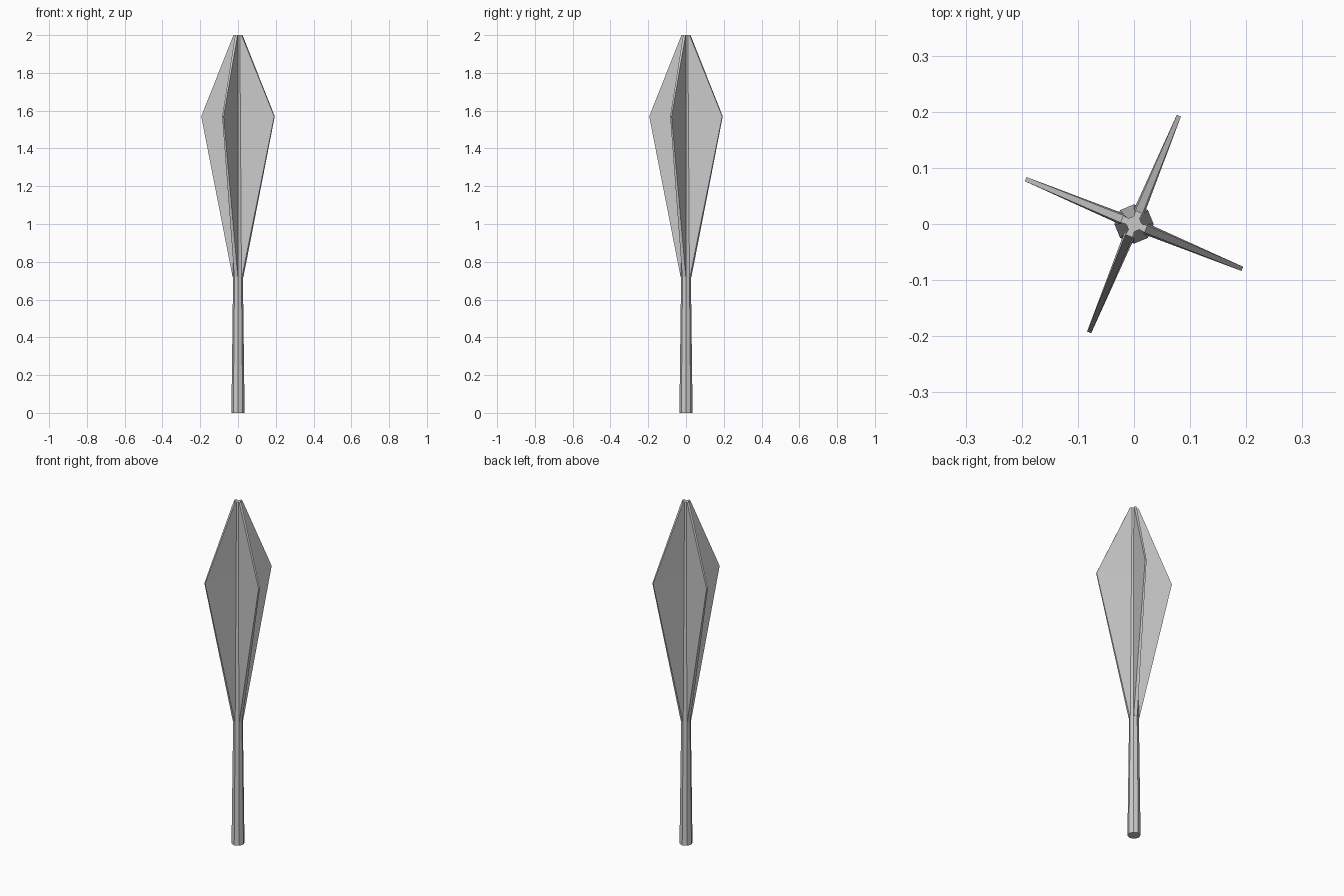
import bpy, bmesh
from math import cos, sin, radians

if "Cube" in bpy.data.objects:
    bpy.data.objects.remove(bpy.data.objects["Cube"])


def loft(name, rings):
    """Skin equal-length rings of points and cap both ends."""
    bm = bmesh.new()
    loops = [[bm.verts.new(p) for p in ring] for ring in rings]
    n = len(loops[0])
    for a, b in zip(loops, loops[1:]):
        for i in range(n):
            j = (i + 1) % n
            bm.faces.new((a[i], a[j], b[j], b[i]))
    bm.faces.new(loops[0][::-1])
    bm.faces.new(loops[-1])
    bmesh.ops.recalc_face_normals(bm, faces=bm.faces)
    me = bpy.data.meshes.new(name)
    bm.to_mesh(me)
    bm.free()
    ob = bpy.data.objects.new(name, me)
    bpy.context.collection.objects.link(ob)
    return ob


def octagon(r, z):
    return [(r * cos(radians(45 * k)), r * sin(radians(45 * k)), z) for k in range(8)]


def flanged_ring(core, reach, half_width, z):
    """Octagonal core with every other side drawn out into a blade."""
    pts = []
    for k in range(4):
        mid = radians(67.5 + 90 * k)
        c, s = cos(mid), sin(mid)
        inner = core * cos(radians(22.5)), core * sin(radians(22.5))
        for d, w in ((inner[0], -inner[1]), (reach, -half_width),
                     (reach, half_width), inner):
            pts.append((d * c - w * s, d * s + w * c, z))
    return pts


# Octagonal tapering handle
loft("handle", [octagon(0.035, 0), octagon(0.026, 0.72)])

# Four-bladed head, widest at z = 1.57
loft("flanged_head", [
    flanged_ring(0.026, 0.027, 0.010, 0.72),
    flanged_ring(0.018, 0.209, 0.004, 1.57),
    flanged_ring(0.014, 0.023, 0.007, 2.0),
])
